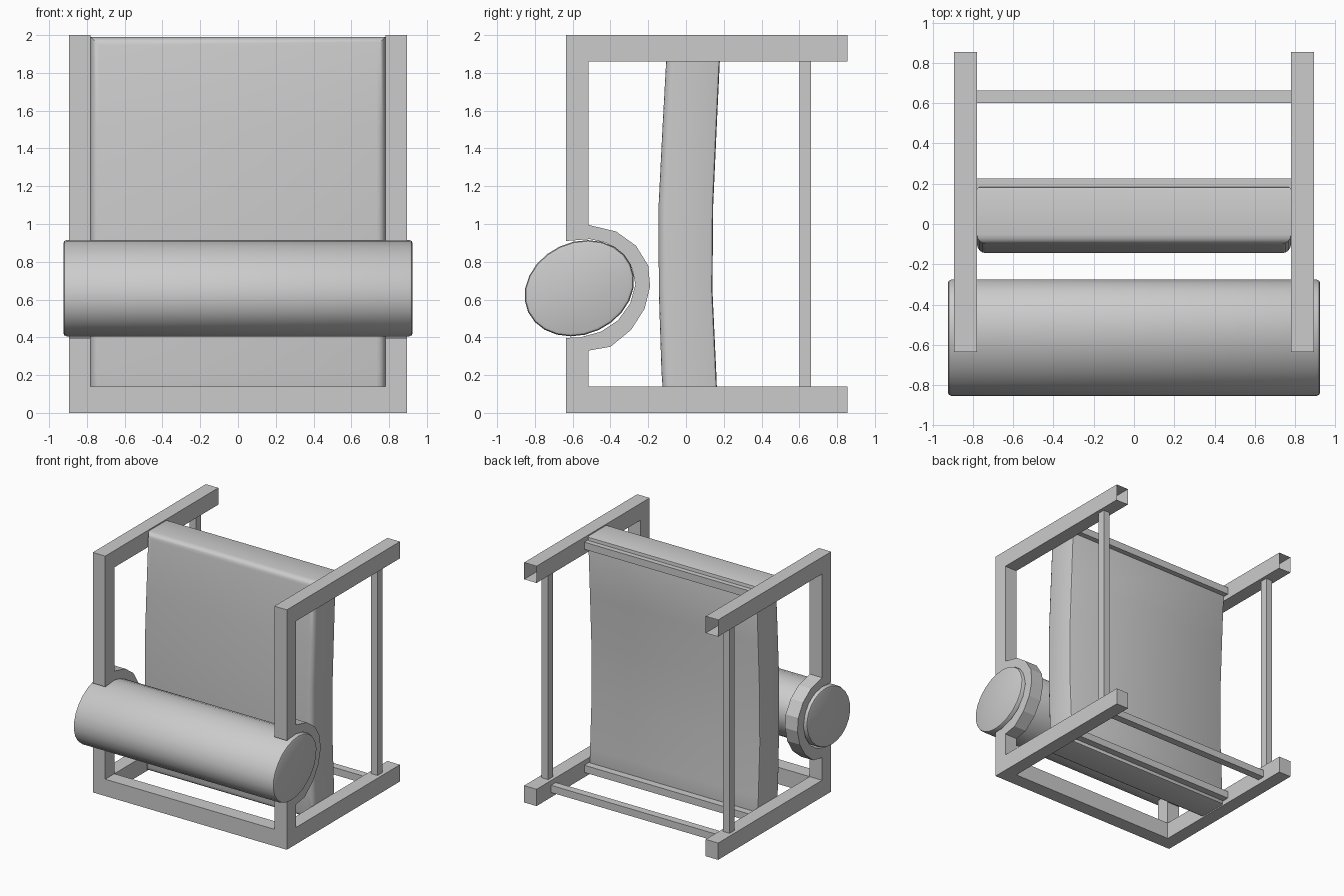
import bpy, bmesh, math
from mathutils import Vector

if "Cube" in bpy.data.objects:
    bpy.data.objects.remove(bpy.data.objects["Cube"])


def finish(name, bm, smooth=False):
    bmesh.ops.recalc_face_normals(bm, faces=bm.faces)
    mesh = bpy.data.meshes.new(name)
    bm.to_mesh(mesh)
    bm.free()
    ob = bpy.data.objects.new(name, mesh)
    bpy.context.collection.objects.link(ob)
    if smooth:
        bpy.ops.object.select_all(action='DESELECT')
        ob.select_set(True)
        bpy.context.view_layer.objects.active = ob
        bpy.ops.object.shade_smooth_by_angle(angle=math.radians(40))
    return ob


def extrude_profile(pts, x0, x1):
    """Closed (y, z) outline extruded along x."""
    bm = bmesh.new()
    face = bm.faces.new([bm.verts.new((x0, y, z)) for y, z in pts])
    ext = bmesh.ops.extrude_face_region(bm, geom=[face])
    verts = [g for g in ext["geom"] if isinstance(g, bmesh.types.BMVert)]
    bmesh.ops.translate(bm, verts=verts, vec=(x1 - x0, 0, 0))
    bmesh.ops.recalc_face_normals(bm, faces=bm.faces)
    return bm


def box(name, x0, x1, y0, y1, z0, z1):
    return finish(name, extrude_profile([(y0, z0), (y1, z0), (y1, z1), (y0, z1)], x0, x1))


# Side frames: C-shaped outline with a cradle around the roll
cradle_outer = [(-0.515, 0.33), (-0.40, 0.35), (-0.29, 0.44), (-0.22, 0.55),
                (-0.19, 0.67), (-0.20, 0.78), (-0.265, 0.885), (-0.37, 0.96), (-0.515, 0.995)]
cradle_inner = [(-0.635, 0.91), (-0.51, 0.92), (-0.42, 0.90), (-0.34, 0.845), (-0.285, 0.765),
                (-0.268, 0.68), (-0.295, 0.58), (-0.36, 0.49), (-0.45, 0.43),
                (-0.56, 0.40), (-0.635, 0.397)]
outline = ([(-0.635, 0), (0.855, 0), (0.855, 0.14), (-0.515, 0.14)] + cradle_outer
           + [(-0.515, 1.86), (0.855, 1.86), (0.855, 2), (-0.635, 2)] + cradle_inner)

for side, s in (("left", -1), ("right", 1)):
    x0, x1 = sorted((s * 0.78, s * 0.895))
    bm = extrude_profile(outline, x0, x1)
    # the upper tube is open at its rear end
    end = [f for f in bm.faces if all(v.co.y > 0.85 and v.co.z > 1.8 for v in f.verts)]
    bmesh.ops.delete(bm, geom=end, context='FACES')
    finish(side + "_side_frame", bm)
    # thin rear post
    c = s * 0.8375
    box(side + "_rear_post", c - 0.03, c + 0.03, 0.60, 0.663, 0.14, 1.86)

# Rails joining the two side frames
box("front_rail", -0.78, 0.78, -0.635, -0.515, 0, 0.14)
box("lower_rear_rail", -0.78, 0.78, 0.60, 0.663, 0.04, 0.10)
box("lower_panel_rail", -0.78, 0.78, 0.165, 0.225, 0.04, 0.10)
box("upper_panel_rail", -0.78, 0.78, 0.165, 0.225, 1.90, 1.96)

# Padded panel: gently bowed slab, softly rounded at the front
front = [(-0.115, 0.01), (-0.13, 0.22), (-0.144, 0.65), (-0.145, 1.1), (-0.125, 1.5), (-0.098, 1.99)]
back = [(0.185, 1.99), (0.162, 1.5), (0.144, 1.1), (0.14, 0.65), (0.16, 0.22), (0.168, 0.01)]
bm = extrude_profile(front + back, -0.78, 0.78)
for sign, radius, segs in ((-1, 0.045, 4), (1, 0.015, 2)):
    edges = [e for e in bm.edges if e.calc_face_angle(0) > 0.9
             and all(v.co.y * sign > 0.08 for v in e.verts)]
    bmesh.ops.bevel(bm, geom=edges, offset=radius, segments=segs, profile=0.5, affect='EDGES')
finish("padded_panel", bm, True)

# Roll: tilted oval cylinder with softened rims
a, b, tilt = 0.299, 0.244, math.radians(25)
oval = []
for i in range(24):
    t = 2 * math.pi * i / 24
    u, v = a * math.cos(t), b * math.sin(t)
    oval.append((-0.565 + u * math.cos(tilt) - v * math.sin(tilt),
                 0.66 + u * math.sin(tilt) + v * math.cos(tilt)))
bm = extrude_profile(oval, -0.925, 0.925)
rims = [e for e in bm.edges if e.calc_face_angle(0) > 0.9]
bmesh.ops.bevel(bm, geom=rims, offset=0.018, segments=2, profile=0.5, affect='EDGES')
finish("roll_cushion", bm, True)
